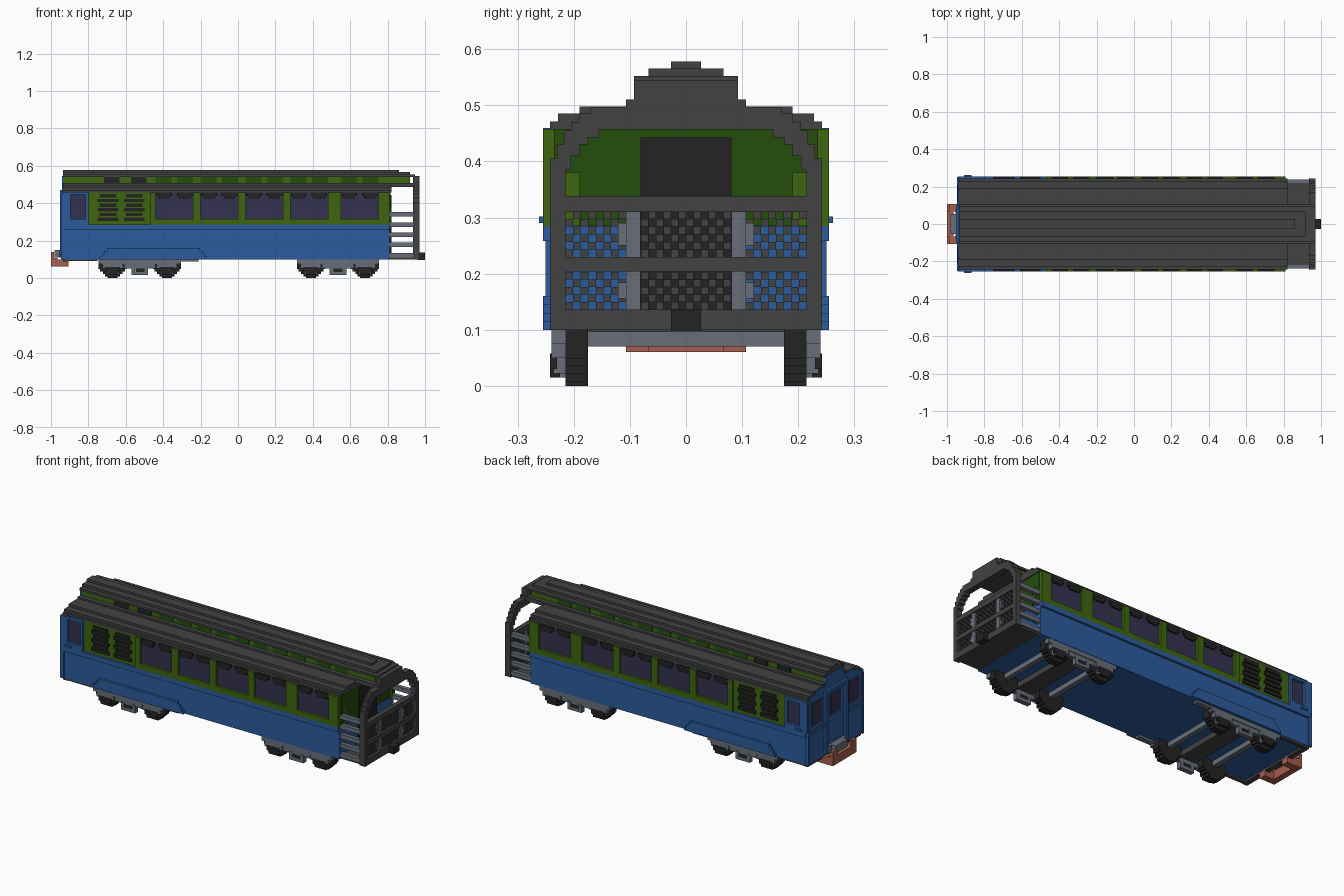
import bpy, bmesh

cube = bpy.data.objects.get("Cube")
if cube:
    bpy.data.objects.remove(cube, do_unlink=True)


def material(name, hexa):
    rgb = [int(hexa[i:i + 2], 16) / 255 for i in (0, 2, 4)]
    col = [c / 12.92 if c < 0.04045 else ((c + 0.055) / 1.055) ** 2.4 for c in rgb] + [1]
    m = bpy.data.materials.new(name)
    m.use_nodes = True
    m.diffuse_color = col
    m.node_tree.nodes["Principled BSDF"].inputs["Base Color"].default_value = col
    return m


BLUE = material("blue paint", "2C5C9E")
GREEN = material("green paint", "3F660F")
DKGREEN = material("dark green paint", "234E0C")
GRAY = material("dark gray", "424242")
BLACK = material("black", "232323")
STEEL = material("light gray steel", "686E79")
GLASS = material("purple glass", "343250")
RED = material("rusty red", "A65E4E")


def part(name, mat, boxes, mirror=True):
    """Join boxes (x0, x1, y0, y1, z0, z1), mirrored across y when asked."""
    bm = bmesh.new()
    sets = list(boxes)
    if mirror:
        sets += [(a, b, -d, -c, e, f) for a, b, c, d, e, f in boxes]
    for x0, x1, y0, y1, z0, z1 in sets:
        vs = bmesh.ops.create_cube(bm, size=1)["verts"]
        for v in vs:
            v.co = ((x0 + x1) / 2 + v.co.x * (x1 - x0),
                    (y0 + y1) / 2 + v.co.y * (y1 - y0),
                    (z0 + z1) / 2 + v.co.z * (z1 - z0))
    me = bpy.data.meshes.new(name)
    bm.to_mesh(me)
    bm.free()
    me.materials.append(mat)
    ob = bpy.data.objects.new(name, me)
    bpy.context.collection.objects.link(ob)
    return ob


def slab(x0, x1, w, z0, z1):
    return (x0, x1, -w, w, z0, z1)


# Body core, belt rail and stepped skirt
X0, X1 = -0.93, 0.81
part("lower_body", BLUE, [slab(X0, X1, 0.242, 0.10, 0.258)], False)
part("belt_rail", BLUE, [slab(X0, X1, 0.255, 0.258, 0.285)], False)
part("upper_core", GREEN, [slab(X0, X1, 0.235, 0.285, 0.46)], False)
part("skirt", BLUE, [(-0.74 + 0.013 * i, -0.165 - 0.013 * i, 0.24, 0.255,
                      0.10 + 0.015 * i, 0.115 + 0.015 * i) for i in range(4)])

# Side windows, pillars, sill and corner vents
WINDOWS = [-0.44, -0.20, 0.04, 0.28, 0.55]
W = 0.2
edges = [-0.47] + [x for w in WINDOWS for x in (w, w + W)] + [X1]
part("window_pillars", GREEN, [(edges[i], edges[i + 1], 0.23, 0.255, 0.285, 0.458)
                               for i in range(0, len(edges), 2)])
part("window_sill", GREEN, [(-0.47, X1, 0.23, 0.255, 0.285, 0.315)])
part("side_glass", GLASS, [(w, w + W, 0.234, 0.241, 0.315, 0.458) for w in WINDOWS])
hoods = []
for w in WINDOWS:
    for c in (w + 0.045, w + W - 0.045):
        hoods += [(c - 0.042, c + 0.042, 0.24, 0.25, 0.437, 0.458),
                  (c - 0.03, c + 0.03, 0.24, 0.25, 0.424, 0.437)]
part("window_hoods", BLACK, hoods)

# Louvre panel
part("louvre_panel", GREEN, [(-0.8, -0.47, 0.23, 0.242, 0.285, 0.458)])
part("louvres", BLACK, [(c - 0.055 + 0.01 * (i % 2), c + 0.055 - 0.01 * (i % 2), 0.24, 0.25,
                         0.305 + 0.025 * i, 0.323 + 0.025 * i)
                        for c in (-0.695, -0.555) for i in range(6)])

# Cab door on each side
part("cab_side", BLUE, [(-0.94, -0.895, 0.23, 0.255, 0.285, 0.46),
                        (-0.815, -0.8, 0.23, 0.255, 0.285, 0.46),
                        (-0.895, -0.815, 0.23, 0.255, 0.285, 0.315),
                        (-0.895, -0.815, 0.23, 0.255, 0.445, 0.46),
                        (-0.91, -0.87, 0.25, 0.262, 0.29, 0.302)])
part("cab_side_glass", GLASS, [(-0.895, -0.815, 0.234, 0.241, 0.315, 0.445)])

# Stepped lower roof and clerestory
part("lower_roof", GRAY, [slab(-0.935, 0.82, w, z0, z1) for w, z0, z1 in
                          ((0.242, 0.457, 0.471), (0.228, 0.471, 0.485), (0.19, 0.485, 0.498))], False)
part("clerestory_base", GRAY, [slab(-0.935, 0.935, 0.107, 0.485, 0.508)], False)
part("clerestory_wall", GREEN, [slab(-0.93, 0.92, 0.08, 0.50, 0.545)], False)
part("clerestory_roof", GRAY, [slab(-0.935, 0.945, 0.093, 0.54, 0.552),
                               slab(-0.935, 0.92, 0.067, 0.552, 0.566),
                               slab(-0.935, 0.86, 0.027, 0.566, 0.578)], False)
part("clerestory_windows", DKGREEN, [(w + o, w + o + 0.085, 0.079, 0.083, 0.508, 0.54)
                                     for w in WINDOWS for o in (0, 0.115)])
part("clerestory_vents", BLACK, [(c - 0.042, c + 0.042, 0.079, 0.087, 0.505, 0.54)
                                 for c in (-0.675, -0.53)])

# Open platform: end wall, door, floor
part("end_wall", DKGREEN, [slab(0.808, 0.815, 0.235, 0.285, 0.457)], False)
part("end_wall_posts", GREEN, [(0.81, 0.822, 0.19, 0.215, 0.285, 0.38)])
part("end_door", BLACK, [slab(0.81, 0.82, 0.081, 0.13, 0.443)], False)
part("platform_floor", GRAY, [slab(0.81, 0.97, 0.23, 0.10, 0.122),
                              slab(0.935, 0.97, 0.242, 0.10, 0.136)], False)
part("coupler", BLACK, [slab(0.96, 1.0, 0.027, 0.097, 0.137)], False)

# Platform arch
arch = [(0.215, 0.242, 0.10, 0.405), (0.205, 0.230, 0.385, 0.43), (0.19, 0.217, 0.41, 0.455),
        (0.175, 0.205, 0.43, 0.47), (0.155, 0.19, 0.443, 0.485), (0, 0.17, 0.457, 0.497),
        (0, 0.107, 0.497, 0.51), (0, 0.093, 0.51, 0.545)]
part("platform_arch", GRAY, [(0.935, 0.97, *a) for a in arch])

# End railing with checker lattice and side rails
part("end_rails", GRAY, [slab(0.94, 0.968, 0.216, z0, z1)
                         for z0, z1 in ((0.31, 0.338), (0.204, 0.23))], False)
C = 0.0134
lattice = []
for z0, rows in ((0.136, 5), (0.23, 6)):
    for i in range(32):
        for j in range(rows):
            if (i + j) % 2 == 0:
                y, z = (i - 16) * C, z0 + j * C
                lattice.append((0.945, 0.957, y, y + C, z, z + C))
part("end_lattice", GRAY, lattice, False)
part("lattice_posts", STEEL, [b for z0, z1 in ((0.136, 0.204), (0.23, 0.31)) for b in
                              ((0.942, 0.964, 0.081, 0.107, z0, z1),
                               (0.942, 0.96, 0.107, 0.121, z0 + 0.02, z1 - 0.02))])
part("side_rails", STEEL, [(0.81, 0.94, 0.215, 0.238, z - 0.012, z + 0.012)
                           for z in (0.122, 0.177, 0.23, 0.285, 0.34)])

# Cab end: wall, ribs, centre door and windows
part("cab_end_wall", BLUE, [slab(-0.94, -0.925, w, z0, z1) for w, z0, z1 in
                            ((0.25, 0.10, 0.457), (0.225, 0.457, 0.48), (0.18, 0.48, 0.495),
                             (0.08, 0.495, 0.545))], False)
part("cab_end_ribs", BLUE, [(-0.953, -0.938, 0.08, 0.1, 0.11, 0.47),
                            (-0.947, -0.938, 0.235, 0.25, 0.10, 0.45),
                            (-0.947, -0.938, 0.1, 0.235, 0.27, 0.285),
                            (-0.953, -0.938, 0, 0.08, 0.45, 0.47)])
part("cab_end_glass", GLASS, [(-0.944, -0.938, 0.12, 0.215, 0.31, 0.44),
                              (-0.944, -0.938, 0, 0.045, 0.31, 0.43)])
part("cab_end_frame", GRAY, [slab(-0.935, -0.905, 0.24, 0.088, 0.10),
                             (-0.93, -0.75, 0.22, 0.24, 0.09, 0.10),
                             (-0.93, -0.75, -0.24, -0.22, 0.09, 0.10)], False)
part("gangway_plate", STEEL, [slab(-0.955, -0.935, 0.08, 0.11, 0.15),
                              slab(-0.982, -0.955, 0.053, 0.11, 0.15)], False)
part("buffer_beam", RED, [slab(-1.0, -0.965, 0.107, 0.06, 0.108),
                          (-0.965, -0.905, 0.067, 0.107, 0.06, 0.10),
                          (-0.965, -0.905, -0.107, -0.067, 0.06, 0.10),
                          (-1.0, -0.985, 0.067, 0.107, 0.108, 0.14),
                          (-1.0, -0.985, -0.107, -0.067, 0.108, 0.14)], False)

# Bogies
STEPS = [(0.075, 0.027), (0.067, 0.04), (0.053, 0.053), (0.04, 0.067), (0.027, 0.075)]
for label, cx in (("rear", -0.525), ("front", 0.535)):
    wheels, frame, journals = [], [], []
    for s in (-1, 1):
        wx = cx + s * 0.145
        wheels += [(wx - a, wx + a, 0.175, 0.215, 0.075 - b, 0.075 + b) for a, b in STEPS]
        frame += [(wx - 0.055, wx + 0.055, 0.214, 0.24, 0.05, 0.085),
                  (wx - 0.035, wx + 0.035, 0.214, 0.236, 0.022, 0.05)]
        journals += [(wx - 0.04, wx + 0.04, 0.23, 0.242, 0.03, 0.058),
                     (wx - 0.027, wx + 0.027, 0.225, 0.242, 0.015, 0.03)]
    frame += [(cx - 0.22, cx + 0.22, 0.21, 0.24, 0.075, 0.1),
              (cx - 0.085, cx + 0.085, 0.214, 0.236, 0.05, 0.075),
              (cx - 0.045, cx - 0.025, 0.214, 0.24, 0.03, 0.06),
              (cx + 0.025, cx + 0.045, 0.214, 0.24, 0.03, 0.06),
              (cx - 0.045, cx + 0.045, 0.214, 0.24, 0.015, 0.032)]
    part(label + "_wheels", BLACK, wheels)
    part(label + "_bogie_frame", STEEL, frame)
    part(label + "_journals", BLACK, journals)
    part(label + "_springs", BLACK, [(cx - 0.024, cx + 0.024, 0.216, 0.232, 0.032, 0.05)])
    part(label + "_axles", STEEL, [slab(cx + s * 0.145 - 0.014, cx + s * 0.145 + 0.014, 0.18, 0.07, 0.097)
                                   for s in (-1, 1)], False)
    part(label + "_bolster", GRAY, [slab(cx - 0.05, cx + 0.05, 0.21, 0.07, 0.101)], False)
part("skirt_step", STEEL, [(-0.31, -0.21, 0.21, 0.24, 0.088, 0.10)])
